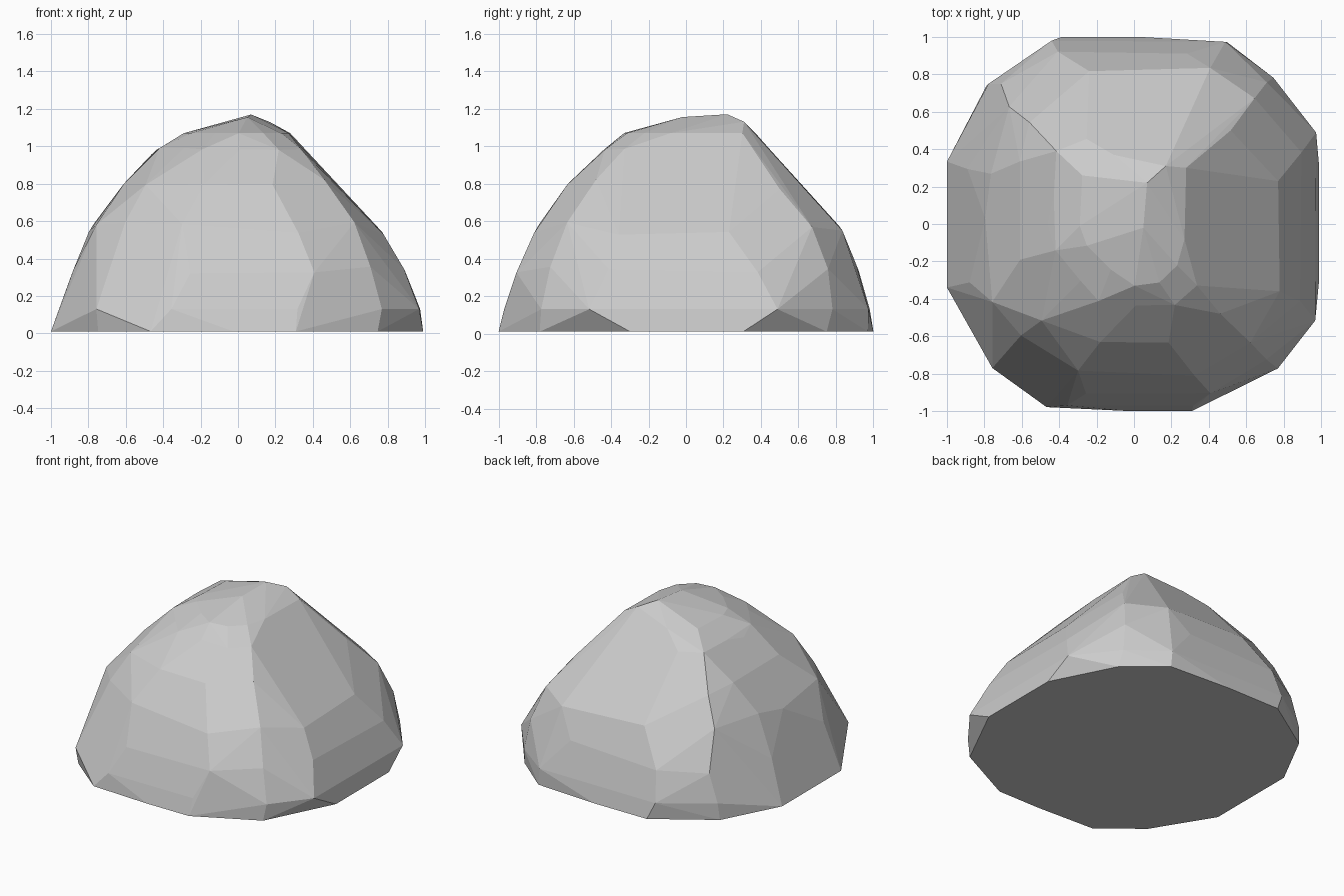
import bpy, bmesh, math, random
from mathutils import Vector

random.seed(4)
SIDES = 16
EIGHTH = math.pi / 4

# Start clean
cube = bpy.data.objects.get("Cube")
if cube:
    bpy.data.objects.remove(cube, do_unlink=True)

# Single stone colour
stone = bpy.data.materials.new("stone_grey")
stone.use_nodes = True
grey = (0.6, 0.6, 0.6, 1)
stone.diffuse_color = grey
stone.node_tree.nodes["Principled BSDF"].inputs["Base Color"].default_value = grey

# Boulder layers: height, then reach towards the eight compass directions,
# counter-clockwise starting from +x
layers = [
    (0.01, 0.99, 1.07, 1.00, 1.08, 1.00, 1.06, 1.00, 1.08),
    (0.13, 0.98, 1.08, 0.98, 1.08, 0.96, 1.08, 0.97, 1.09),
    (0.34, 0.89, 1.04, 0.92, 1.03, 0.88, 0.98, 0.90, 1.02),
    (0.56, 0.76, 0.94, 0.83, 0.94, 0.79, 0.87, 0.80, 0.92),
    (0.80, 0.52, 0.69, 0.61, 0.76, 0.61, 0.71, 0.63, 0.69),
    (0.98, 0.35, 0.52, 0.45, 0.58, 0.44, 0.44, 0.44, 0.48),
    (1.07, 0.27, 0.41, 0.37, 0.38, 0.29, 0.26, 0.33, 0.32),
]


def reach(layer, turn):
    """Reach at a turn in eighths: rounded corners kept inside the side limits."""
    i = math.floor(turn)
    t = turn - i
    a, b = layer[1 + i % 8], layer[1 + (i + 1) % 8]
    rounded = (a + (b - a) * t) * (1 + 0.2 * t * (1 - t))
    return min(rounded, a / math.cos(t * EIGHTH), b / math.cos((1 - t) * EIGHTH))


def surface_point(level, turn):
    """Point on the boulder at a fractional layer number."""
    i = max(0, min(int(level), len(layers) - 2))
    t = level - i
    low, high = layers[i], layers[i + 1]
    r = reach(low, turn) * (1 - t) + reach(high, turn) * t
    z = low[0] * (1 - t) + high[0] * t
    angle = turn * EIGHTH
    return Vector((r * math.cos(angle), r * math.sin(angle), z))


# Scatter points over the layers, keeping the foot level
bm = bmesh.new()
last = len(layers) - 1
for level in range(len(layers)):
    for side in range(SIDES):
        drift = 0.05 if side % 2 == 0 else 0.15
        turn = side * 8 / SIDES + random.uniform(-drift, drift)
        shift = random.uniform(-0.15, 0.15) if 1 < level < last else 0
        bm.verts.new(surface_point(level + shift, turn))

# Summit ridge
for peak in ((0.07, 0.22, 1.17), (0.05, -0.02, 1.155), (0.17, 0.31, 1.13)):
    bm.verts.new(peak)

# Skin the points, then merge near-flat areas into broad chipped facets
hull = bmesh.ops.convex_hull(bm, input=bm.verts[:])
loose = {v for v in hull["geom_interior"] + hull["geom_unused"]
         if isinstance(v, bmesh.types.BMVert)}
bmesh.ops.delete(bm, geom=list(loose), context="VERTS")
bmesh.ops.dissolve_limit(bm, angle_limit=math.radians(4),
                         verts=bm.verts[:], edges=bm.edges[:])
bmesh.ops.recalc_face_normals(bm, faces=bm.faces[:])

mesh = bpy.data.meshes.new("boulder")
bm.to_mesh(mesh)
bm.free()
mesh.materials.append(stone)
boulder = bpy.data.objects.new("boulder", mesh)
bpy.context.collection.objects.link(boulder)
